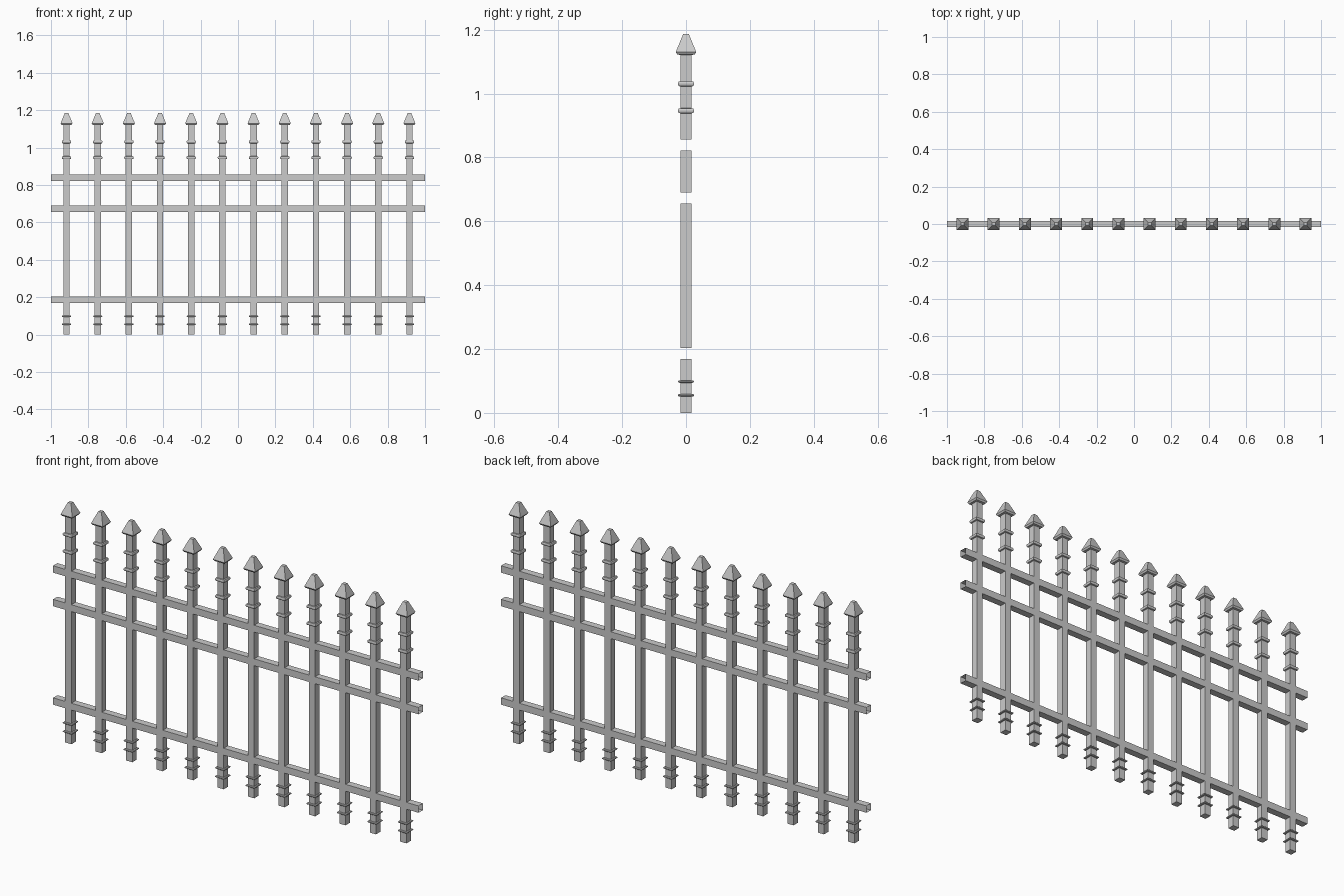
import bpy

if "Cube" in bpy.data.objects:
    bpy.data.objects.remove(bpy.data.objects["Cube"])

W = 0.017            # half width of pickets and rails
COUNT = 12
RAILS = [("bottom_rail", 0.169, 0.203), ("middle_rail", 0.656, 0.690), ("top_rail", 0.822, 0.856)]


def make_object(name, verts, faces):
    mesh = bpy.data.meshes.new(name)
    mesh.from_pydata(verts, [], faces)
    mesh.update()
    ob = bpy.data.objects.new(name, mesh)
    bpy.context.collection.objects.link(ob)
    return ob


def square_stack(x, profile, cap_bottom=False, cap_top=False):
    """Square section swept up a (half width, height) profile."""
    verts = [(x + sx * h, sy * h, z) for h, z in profile
             for sx, sy in ((-1, -1), (1, -1), (1, 1), (-1, 1))]
    faces = []
    for i in range(len(profile) - 1):
        for k in range(4):
            a, b = i * 4 + k, i * 4 + (k + 1) % 4
            faces.append((a, b, b + 4, a + 4))
    if cap_bottom:
        faces.append((3, 2, 1, 0))
    if cap_top:
        n = len(verts)
        faces.append((n - 4, n - 3, n - 2, n - 1))
    return verts, faces


def collar(z, half):
    """Raised band around a picket, with bevelled edges."""
    return [(W, z - half), (0.023, z - half * 0.8), (0.025, z - half * 0.2),
            (0.025, z + half * 0.4), (0.023, z + half * 0.9), (W, z + half)]


foot = [(W, 0)] + collar(0.055, 0.004) + collar(0.098, 0.004) + [(W, 0.169)]
upper = ([(W, 0.856)] + collar(0.946, 0.008) + collar(1.030, 0.008)
         + [(W, 1.121), (0.027, 1.122), (0.032, 1.130), (0.009, 1.186)])

# Pickets, interrupted where the flush rails cross them
for i in range(COUNT):
    x = -1 + (2 * i + 1) / COUNT
    verts, faces = [], []
    for part in (square_stack(x, foot, cap_bottom=True),
                 square_stack(x, [(W, 0.203), (W, 0.656)]),
                 square_stack(x, [(W, 0.690), (W, 0.822)]),
                 square_stack(x, upper, cap_top=True)):
        base = len(verts)
        verts += part[0]
        faces += [tuple(v + base for v in f) for f in part[1]]
    make_object(f"picket_{i + 1}", verts, faces)

# Rails, open-ended square tubes
for name, z0, z1 in RAILS:
    verts = [(x, y, z) for x in (-1, 1) for y, z in ((-W, z0), (W, z0), (W, z1), (-W, z1))]
    faces = [(k, k + 4, (k + 1) % 4 + 4, (k + 1) % 4) for k in range(4)]
    rail = make_object(name, verts, faces)
    rail.data.flip_normals()
